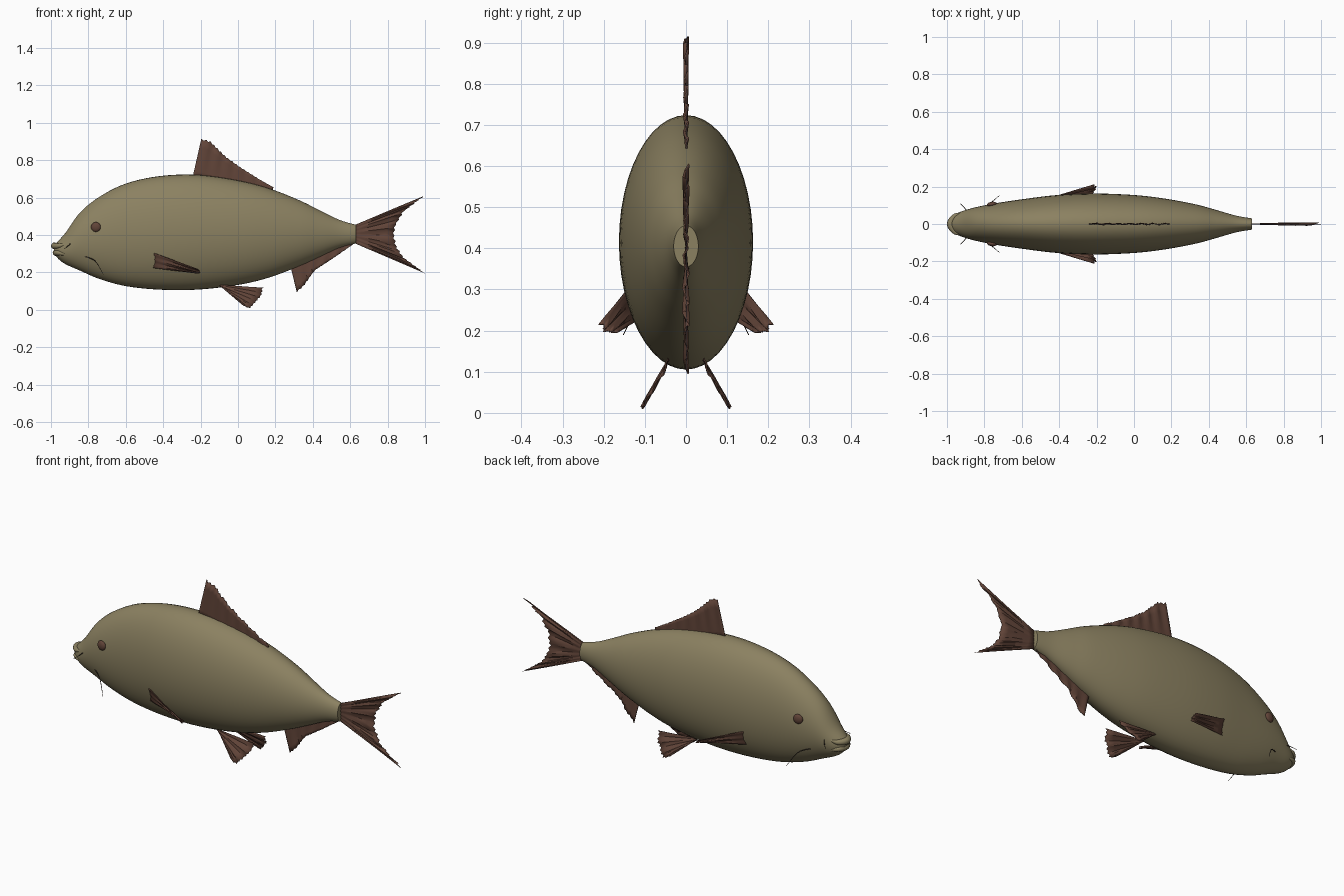
import bpy, bmesh, math
from mathutils import Vector

cube = bpy.data.objects.get("Cube")
if cube:
    bpy.data.objects.remove(cube, do_unlink=True)


def material(name, rgb):
    mat = bpy.data.materials.new(name)
    mat.use_nodes = True
    mat.diffuse_color = (*rgb, 1)
    mat.node_tree.nodes["Principled BSDF"].inputs["Base Color"].default_value = (*rgb, 1)
    return mat


OLIVE = material("olive skin", (0.26, 0.22, 0.12))
BROWN = material("brown fin", (0.12, 0.058, 0.04))
DARK = material("dark barbel", (0.05, 0.035, 0.025))


def finish(name, bm, mat, angle=60):
    bmesh.ops.recalc_face_normals(bm, faces=bm.faces)
    mesh = bpy.data.meshes.new(name)
    bm.to_mesh(mesh)
    bm.free()
    mesh.materials.append(mat)
    obj = bpy.data.objects.new(name, mesh)
    bpy.context.collection.objects.link(obj)
    bpy.ops.object.select_all(action='DESELECT')
    obj.select_set(True)
    bpy.context.view_layer.objects.active = obj
    bpy.ops.object.shade_smooth_by_angle(angle=math.radians(angle))
    return obj


def mirror_y(obj):
    mod = obj.modifiers.new("Mirror", 'MIRROR')
    mod.use_axis = (False, True, False)
    mod.use_mirror_merge = False


def bridge(bm, a, b, closed):
    n = len(a)
    for i in range(n if closed else n - 1):
        j = (i + 1) % n
        bm.faces.new((a[i], a[j], b[j], b[i]))


def spline(points, steps):
    """Smooth curve through the points."""
    pts = [Vector(p) for p in points]
    out = []
    for i in range(len(pts) - 1):
        a, b, c, d = pts[max(i - 1, 0)], pts[i], pts[i + 1], pts[min(i + 2, len(pts) - 1)]
        for s in range(steps):
            t = s / steps
            out.append(b + (c - a) * (t / 2) + (a * 2 - b * 5 + c * 4 - d) * (t * t / 2)
                       + (b * 3 - a - c * 3 + d) * (t ** 3 / 2))
    return out + [pts[-1]]


def along(points, t):
    """Point at fraction t of a polyline's length."""
    pts = [Vector(p) for p in points]
    lengths = [(q - p).length for p, q in zip(pts, pts[1:])]
    left = t * sum(lengths)
    for p, q, length in zip(pts, pts[1:], lengths):
        if left <= length:
            return p.lerp(q, left / max(length, 1e-6))
        left -= length
    return pts[-1]


# Body: oval sections of (x, top, bottom, half width)
SECTIONS = [
    (-0.985, .345, .305, .022), (-0.96, .37, .272, .048), (-0.92, .415, .243, .068),
    (-0.845, .52, .21, .09), (-0.74, .605, .165, .111), (-0.6, .675, .127, .132),
    (-0.42, .715, .108, .154), (-0.22, .722, .108, .163), (0, .692, .133, .155),
    (.17, .648, .174, .135), (.33, .585, .235, .105), (.44, .53, .285, .075),
    (.545, .48, .333, .045), (.63, .455, .355, .03)]
bm = bmesh.new()
rings = []
for x, top, bottom, width in spline(SECTIONS, 5):
    mid, half = (top + bottom) / 2, (top - bottom) / 2
    angles = [math.tau * k / 48 for k in range(48)]
    rings.append([bm.verts.new((x, width * math.cos(a), mid + half * math.sin(a))) for a in angles])
for a, b in zip(rings, rings[1:]):
    bridge(bm, a, b, True)
bm.faces.new(rings[0])
bm.faces.new(rings[-1])
finish("body", bm, OLIVE)


def tube(name, points, radii, mat):
    curve = bpy.data.curves.new(name, 'CURVE')
    curve.dimensions = '3D'
    curve.bevel_depth = 1
    curve.bevel_resolution = 3
    curve.use_fill_caps = True
    line = curve.splines.new('POLY')
    path = spline([(*p, r) for p, r in zip(points, radii)], 6)
    line.points.add(len(path) - 1)
    for point, (x, y, z, r) in zip(line.points, path):
        point.co = (x, y, z, 1)
        point.radius = r
    line.use_smooth = True
    curve.materials.append(mat)
    obj = bpy.data.objects.new(name, curve)
    bpy.context.collection.objects.link(obj)


# Lips wrapping the snout
for name, z, front, r in (("upper_lip", .342, -.982, .018), ("lower_lip", .305, -.974, .017)):
    rise = .008 if z > .32 else -.008
    tube(name, [(-.925, -.056, z + rise), (-.96, -.04, z), (front, 0, z),
                (-.96, .04, z), (-.925, .056, z + rise)], [.006, .014, r, .014, .006], OLIVE)

# Mouth corners and barbels on both sides
for side, word in ((1, "left"), (-1, "right")):
    tube(word + "_mouth_barbel", [(-.89, side * .06, .362), (-.905, side * .085, .345),
                                  (-.93, side * .11, .325)], [.002, .002, .001], DARK)
    tube(word + "_chin_barbel", [(-.82, side * .08, .285), (-.765, side * .115, .262),
                                 (-.72, side * .152, .19)], [.0025, .002, .001], DARK)

# Eyes
bm = bmesh.new()
bmesh.ops.create_uvsphere(bm, u_segments=24, v_segments=12, radius=.026)
for v in bm.verts:
    v.co = Vector((v.co.x - .76, v.co.y * .5 + .106 - v.co.x * -.12, v.co.z + .443))
mirror_y(finish("eyes", bm, BROWN))


def fin(name, base, tip, rays, wave=.006, ragged=.04, pair=False):
    """Thin rippled sheet with a ragged outer edge."""
    bm = bmesh.new()
    rows = []
    for i in range(rays + 1):
        t = i / rays
        p, q = along(base, t), along(tip, t)
        inner = 0 < i < rays
        reach = 1 - ragged * (i % 2) if inner else 1
        row = []
        for k in range(6):
            s = k / 5
            co = p.lerp(q, s * reach)
            co.y += wave * s * (math.sin(i * 1.1 + s * 2) + .4 * (-1) ** i) * .7
            row.append(bm.verts.new(co))
        rows.append(row)
    for a, b in zip(rows, rows[1:]):
        bridge(bm, a, b, False)
    obj = finish(name, bm, BROWN, 40)
    solid = obj.modifiers.new("Thickness", 'SOLIDIFY')
    solid.thickness = .004
    solid.offset = 0
    if pair:
        mirror_y(obj)


def flat(points):
    return [(x, 0, z) for x, z in points]


fin("dorsal_fin", flat([(-.245, .70), (0, .67), (.18, .63)]),
    flat([(-.195, .915), (-.15, .905), (-.065, .82), (.01, .765), (.12, .695), (.19, .655)]), 36)
fin("tail_fin", flat([(.615, .45), (.615, .36)]),
    flat([(.99, .605), (.89, .53), (.845, .455), (.835, .4), (.85, .335), (.89, .275), (1, .195)]),
    36, .008)
fin("anal_fin", flat([(.28, .235), (.43, .3), (.61, .37)]),
    flat([(.315, .095), (.35, .125), (.41, .21), (.52, .283), (.615, .35)]), 28)
fin("pelvic_fins", [(-.11, .042, .135), (-.09, .042, .125)],
    [(.135, .045, .118), (.125, .07, .075), (.065, .11, .008), (.03, .1, .022)],
    18, .006, .03, True)
fin("pectoral_fins", [(-.465, .135, .31), (-.46, .115, .225)],
    [(-.21, .205, .215), (-.2, .195, .198), (-.215, .17, .195)], 14, .008, .03, True)
